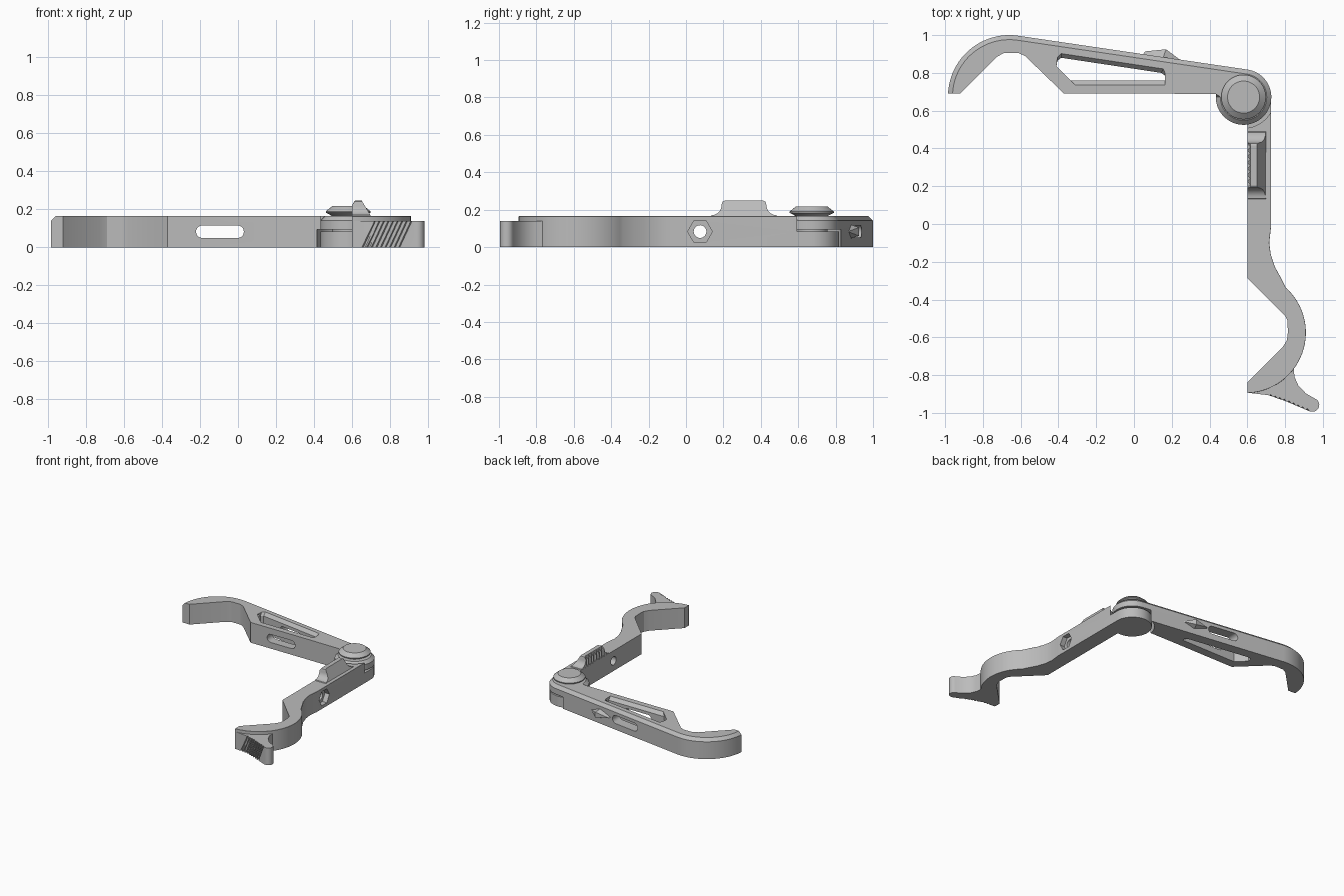
import bpy, bmesh
from math import sin, cos, radians
from mathutils import Vector

cube = bpy.data.objects.get("Cube")
if cube:
    bpy.data.objects.remove(cube)

grey = bpy.data.materials.new("matte_grey")
grey.use_nodes = True
colour = (0.5, 0.5, 0.5, 1)
grey.diffuse_color = colour
grey.node_tree.nodes["Principled BSDF"].inputs["Base Color"].default_value = colour

H = 0.165                 # body thickness
HINGE = (0.58, 0.672)     # pivot centre


def arc(cx, cy, r, a0, a1, n):
    angles = [radians(a0 + (a1 - a0) * i / n) for i in range(n + 1)]
    return [(cx + r * cos(a), cy + r * sin(a)) for a in angles]


def finish(name, bm):
    bmesh.ops.recalc_face_normals(bm, faces=bm.faces)
    mesh = bpy.data.meshes.new(name)
    bm.to_mesh(mesh)
    bm.free()
    mesh.materials.append(grey)
    ob = bpy.data.objects.new(name, mesh)
    bpy.context.collection.objects.link(ob)
    return ob


def loft(name, loops, bevel_count=0, bevel=0.024):
    """Skin matching loops; optionally chamfer the first edges of the last one."""
    bm = bmesh.new()
    rings = [[bm.verts.new(p) for p in loop] for loop in loops]
    n = len(rings[0])
    for a, b in zip(rings, rings[1:]):
        for i in range(n):
            j = (i + 1) % n
            bm.faces.new((a[i], a[j], b[j], b[i]))
    bm.faces.new(rings[0])
    bm.faces.new(rings[-1])
    if bevel_count:
        top = rings[-1]
        edges = [bm.edges.get((top[i], top[i + 1])) for i in range(bevel_count)]
        bmesh.ops.recalc_face_normals(bm, faces=bm.faces)
        bmesh.ops.bevel(bm, geom=edges, offset=bevel, segments=1,
                        affect='EDGES', clamp_overlap=True)
    return finish(name, bm)


def prism(name, pts, lo, hi, axis="z", **kw):
    place = {"x": lambda a, b, h: (h, a, b),
             "y": lambda a, b, h: (a, h, b),
             "z": lambda a, b, h: (a, b, h)}[axis]
    return loft(name, [[place(a, b, h) for a, b in pts] for h in (lo, hi)], **kw)


def rods(name, ends, r):
    """Several diamond-section rods in one mesh."""
    bm = bmesh.new()
    for p, q in ends:
        ring = [[bm.verts.new(Vector(e) + Vector((x * r, y * r, 0)))
                 for x, y in ((1, 0), (0, 1), (-1, 0), (0, -1))] for e in (p, q)]
        for i in range(4):
            j = (i + 1) % 4
            bm.faces.new((ring[0][i], ring[0][j], ring[1][j], ring[1][i]))
        bm.faces.new(ring[0][::-1])
        bm.faces.new(ring[1])
    return finish(name, bm)


def cut(ob, *cutters):
    for c in cutters:
        mod = ob.modifiers.new("cut", 'BOOLEAN')
        mod.operation, mod.solver, mod.object = 'DIFFERENCE', 'EXACT', c
        bpy.context.view_layer.objects.active = ob
        bpy.ops.object.modifier_apply(modifier=mod.name)
        bpy.data.objects.remove(c)


# Upper arm: hooked tip, straight spine and hinge eye
spine = arc(-0.66, 0.675, 0.325, 177, 82, 24) + arc(*HINGE, 0.147, 82, -186, 48)
belly = [(0.17, 0.69), (-0.37, 0.69), (-0.575, 0.888)]
belly += [(-0.61, 0.905), (-0.69, 0.905), (-0.73, 0.882), (-0.92, 0.69)]
upper_arm = prism("upper_arm", spine + belly, 0, H, bevel_count=len(spine) - 1)

# Long window with sloped rims, a slot through both walls, and hinge clearance
wide = [(-0.405, 0.885), (-0.385, 0.903), (0.155, 0.822), (0.165, 0.80),
        (0.165, 0.735), (-0.31, 0.735), (-0.41, 0.835)]
tight = [(-0.405, 0.865), (-0.385, 0.88), (0.145, 0.80), (0.165, 0.785),
         (0.165, 0.76), (-0.335, 0.76), (-0.41, 0.835)]
window = loft("window_cutter", [[(x, y, z) for x, y in pts] for pts, z in
              ((tight, -0.02), (tight, H - 0.025), (wide, H + 0.001))])
slot_pts = arc(-0.002, 0.083, 0.033, -90, 90, 10) + arc(-0.188, 0.083, 0.033, 90, 270, 10)
slot = prism("slot_cutter", slot_pts, 0.6, 1.1, "y")
clearance = arc(*HINGE, 0.165, 0, 352.5, 47)
cut(upper_arm, window, slot, prism("eye_cutter", clearance, -0.02, 0.095))

# Small wedge lug on the outer wall
bm = bmesh.new()
for p in ((0.04, 0.89, 0.083), (0.25, 0.865, 0.083), (0.06, 0.914, 0.083),
          (0.17, 0.925, 0.06), (0.17, 0.925, 0.105),
          (0.15, 0.87, 0.043), (0.15, 0.87, 0.123)):
    bm.verts.new(p)
bmesh.ops.convex_hull(bm, input=bm.verts)
finish("wall_lug", bm)

# Lower arm: hinge disc, straight shank and curved foot
outer = [(0.725, 0.672), (0.725, -0.02), (0.716, -0.10), (0.724, -0.16),
         (0.745, -0.225), (0.775, -0.28)]
outer += arc(0.59, -0.575, 0.32, 48, -88, 30)
inner = [(0.6, -0.84), (0.785, -0.655), (0.81, -0.615), (0.815, -0.57),
         (0.812, -0.51), (0.8, -0.485), (0.6, -0.285)]
disc = arc(*HINGE, 0.145, -82, -354, 48)
lower_arm = prism("lower_arm", outer + inner + disc, 0, H, bevel_count=len(outer) - 1)

# Hinge step, cross hole and hexagonal nut pocket
cut(lower_arm,
    prism("step_cutter", clearance, 0.083, 0.3),
    prism("bolt_cutter", arc(0.075, 0.083, 0.034, 0, 345, 23), 0.5, 0.8, "x"),
    prism("nut_cutter", arc(0.075, 0.083, 0.066, 0, 300, 5), 0.685, 0.8, "x"))

# Spur under the foot, with slanted grip grooves
edge = [(0.60, -0.893), (0.71, -0.906), (0.80, -0.937), (0.93, -0.992)]
heel = arc(0.945, -0.958, 0.036, -100, 70, 10) + [(0.91, -0.897), (0.87, -0.855),
                                                 (0.85, -0.81), (0.845, -0.76)]
spur = prism("foot_spur", edge + heel + [(0.80, -0.80), (0.70, -0.86)], 0, 0.14)


def edge_y(x):
    for (x0, y0), (x1, y1) in zip(edge, edge[1:]):
        if x <= x1:
            return y0 + (y1 - y0) * (x - x0) / (x1 - x0)
    return edge[-1][1]


grooves = []
for i in range(9):
    x = 0.725 + i * 0.024
    low, high = x - 0.07, x + 0.004
    grooves.append(((low, edge_y(low), -0.01), (high, edge_y(high), 0.15)))
cut(spur, rods("groove_cutter", grooves, 0.0095))

# Thumb catch with flared ends, a sloped outer face and a toothed inner face
flare = arc(0.135, 0.225, 0.055, -90, 0, 8)
side = [(0.12, 0.15)] + flare + [(0.195, 0.243), (0.205, 0.248)]
catch_pts = side + [(0.62 - y, z) for y, z in reversed(side)]
catch = prism("thumb_catch", catch_pts, 0.601, 0.7, "x")
for v in catch.data.vertices:
    if v.co.x > 0.65:
        v.co.x -= max(0, v.co.z - H) * 0.6
    elif v.co.z > 0.235:
        v.co.x += 0.015
teeth = [((0.6, 0.21 + i * 0.033, 0.172), (0.6, 0.21 + i * 0.033, 0.3)) for i in range(7)]
cut(catch, rods("tooth_cutter", teeth, 0.0145))

# Hinge pin with a flared, conical head
pin = [(0.085, 0.05), (0.085, 0.166), (0.118, 0.183), (0.118, 0.19), (0.085, 0.217)]
loft("hinge_pin", [[(x, y, z) for x, y in arc(*HINGE, r, 0, 352.5, 47)] for r, z in pin])

# Smooth curves, crisp edges
bpy.ops.object.select_all(action='DESELECT')
for ob in bpy.context.collection.objects:
    if ob.type == 'MESH':
        ob.select_set(True)
        bpy.context.view_layer.objects.active = ob
bpy.ops.object.shade_smooth_by_angle(angle=radians(25))
